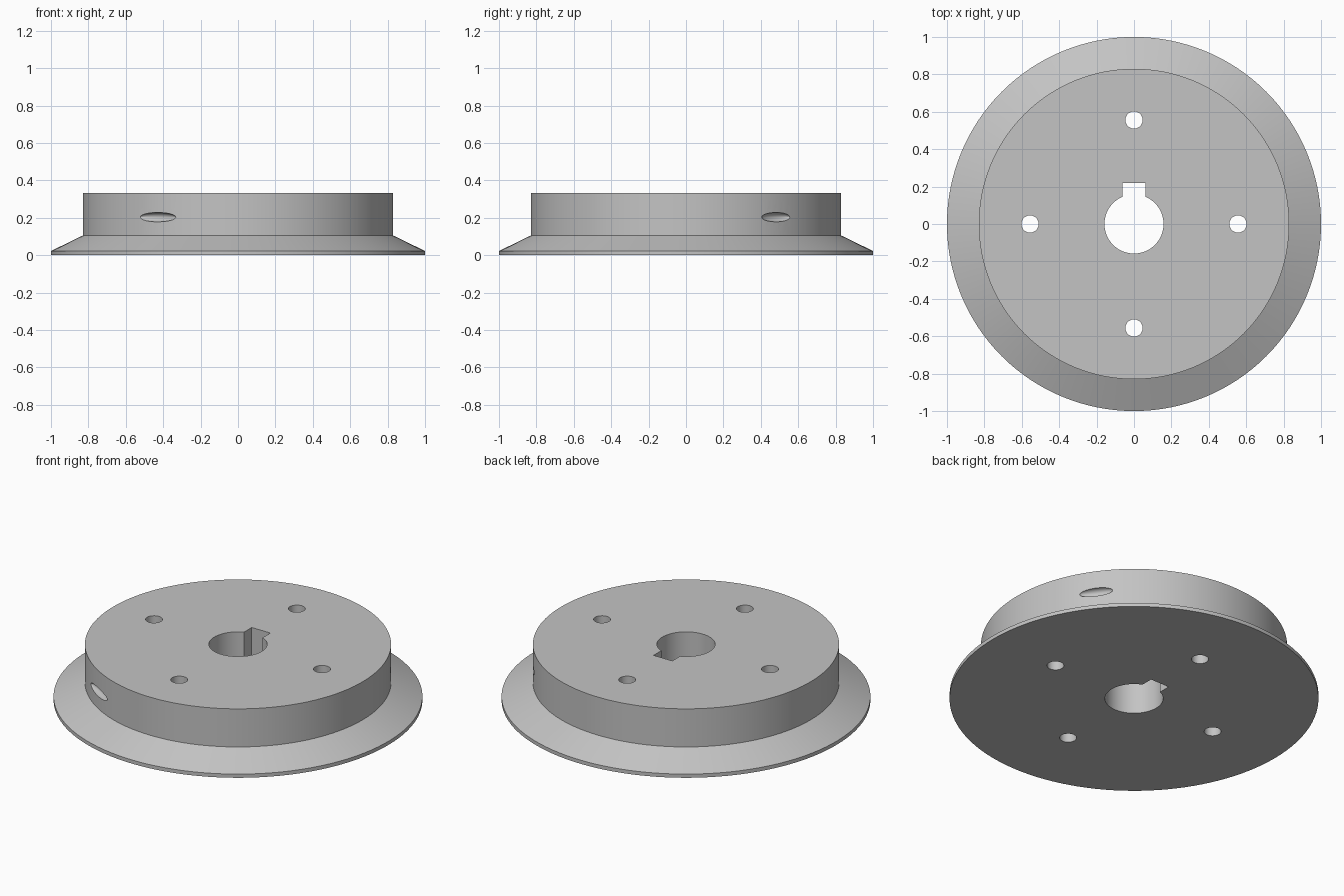
import bpy, bmesh, math
from mathutils import Matrix, Vector

cube = bpy.data.objects.get("Cube")
if cube:
    bpy.data.objects.remove(cube, do_unlink=True)

SEGMENTS = 128
HEIGHT = 0.333
HUB_RADIUS = 0.83

metal = bpy.data.materials.new("plain_grey_metal")
metal.use_nodes = True
grey = (0.55, 0.55, 0.55, 1)
metal.diffuse_color = grey
metal.node_tree.nodes["Principled BSDF"].inputs["Base Color"].default_value = grey


def new_object(name, bm):
    bmesh.ops.recalc_face_normals(bm, faces=bm.faces)
    mesh = bpy.data.meshes.new(name)
    bm.to_mesh(mesh)
    bm.free()
    mesh.materials.append(metal)
    obj = bpy.data.objects.new(name, mesh)
    bpy.context.collection.objects.link(obj)
    return obj


def lathe(name, profile):
    """Closed solid turned around z from (radius, height) points."""
    bm = bmesh.new()
    rings = []
    for r, z in profile:
        angles = [2 * math.pi * i / SEGMENTS for i in range(SEGMENTS)]
        rings.append([bm.verts.new((r * math.cos(a), r * math.sin(a), z)) for a in angles])
    for low, high in zip(rings, rings[1:]):
        for i in range(SEGMENTS):
            j = (i + 1) % SEGMENTS
            bm.faces.new((low[i], low[j], high[j], high[i]))
    bm.faces.new(rings[0][::-1])
    bm.faces.new(rings[-1])
    return new_object(name, bm)


def prism(name, outline):
    """Vertical cutter running right through the disc."""
    bm = bmesh.new()
    base = bm.faces.new([bm.verts.new((x, y, -0.1)) for x, y in outline])
    top = bmesh.ops.extrude_face_region(bm, geom=[base])["geom"]
    verts = [v for v in top if isinstance(v, bmesh.types.BMVert)]
    bmesh.ops.translate(bm, verts=verts, vec=(0, 0, HEIGHT + 0.2))
    return new_object(name, bm)


def arc(radius, start, end, steps, cx=0, cy=0):
    return [(cx + radius * math.cos(start + (end - start) * i / steps),
             cy + radius * math.sin(start + (end - start) * i / steps))
            for i in range(steps + 1)]


def side_cutter(name, degrees, half_length):
    """Shallow oval pocket cutter on the hub wall."""
    a = math.radians(degrees)
    matrix = (Matrix.Rotation(a, 4, "Z") @ Matrix.Translation((HUB_RADIUS, 0, 0.203))
              @ Matrix.Diagonal(Vector((0.03, half_length, 0.025, 1))))
    bm = bmesh.new()
    bmesh.ops.create_uvsphere(bm, u_segments=32, v_segments=16, radius=1, matrix=matrix)
    return new_object(name, bm)


# Hub with a bevelled flange
disc = lathe("flanged_hub", [(1, 0), (1, 0.022), (HUB_RADIUS, 0.105), (HUB_RADIUS, HEIGHT)])

# Bore with its keyway
bore, key_half, key_top = 0.158, 0.062, 0.218
key_angle = math.acos(key_half / bore)
outline = arc(bore, math.pi - key_angle, 2 * math.pi + key_angle, 56)
outline += [(key_half, key_top), (-key_half, key_top)]
cutters = [prism("bore_cutter", outline)]

# Four bolt holes
for i in range(4):
    a = i * math.pi / 2
    circle = arc(0.046, 0, 2 * math.pi, 32, 0.556 * math.cos(a), 0.556 * math.sin(a))[:-1]
    cutters.append(prism(f"bolt_hole_cutter_{i + 1}", circle))

# Two pockets in the hub wall
cutters.append(side_cutter("front_pocket_cutter", 238.7, 0.115))
cutters.append(side_cutter("side_pocket_cutter", 35.6, 0.094))

bpy.context.view_layer.objects.active = disc
disc.select_set(True)
for cutter in cutters:
    mod = disc.modifiers.new(cutter.name, "BOOLEAN")
    mod.operation = "DIFFERENCE"
    mod.solver = "EXACT"
    mod.object = cutter
    bpy.ops.object.modifier_apply(modifier=mod.name)
for cutter in cutters:
    bpy.data.objects.remove(cutter, do_unlink=True)

bpy.ops.object.select_all(action="DESELECT")
disc.select_set(True)
bpy.ops.object.shade_smooth_by_angle(angle=math.radians(20))
